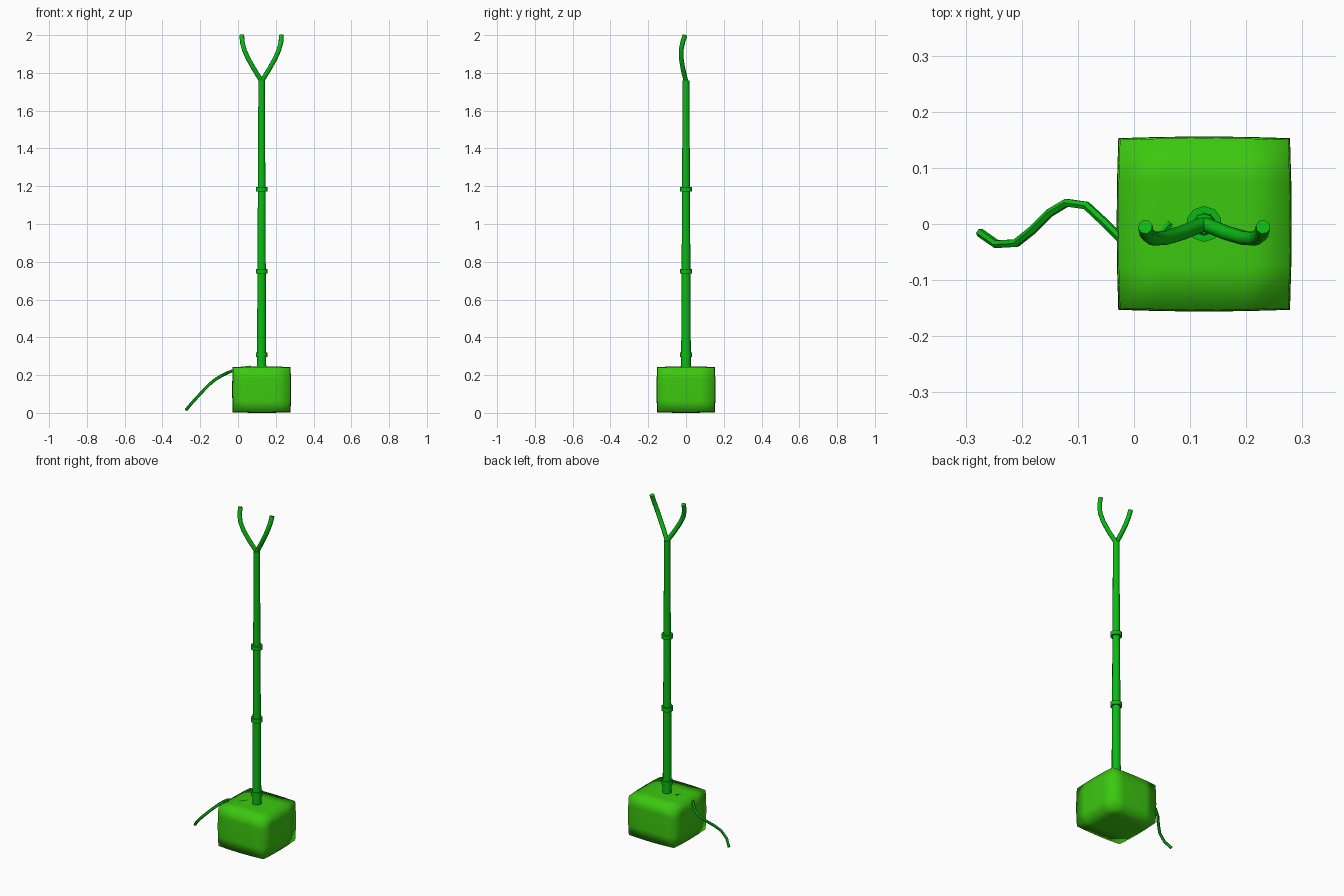
import bpy, bmesh, math

if "Cube" in bpy.data.objects:
    bpy.data.objects.remove(bpy.data.objects["Cube"])

CX = 0.125  # axis of base and stem


def material(name, rgb):
    m = bpy.data.materials.new(name)
    m.diffuse_color = (*rgb, 1)
    m.use_nodes = True
    m.node_tree.nodes["Principled BSDF"].inputs["Base Color"].default_value = m.diffuse_color
    return m


BASE_GREEN = material("base_green", (0.045, 0.58, 0.005))
STEM_GREEN = material("stem_green", (0.003, 0.5, 0.007))


def finish(obj, mat, angle=None):
    obj.data.materials.append(mat)
    bpy.ops.object.select_all(action='DESELECT')
    bpy.context.view_layer.objects.active = obj
    obj.select_set(True)
    if angle is None:
        bpy.ops.object.shade_smooth()
    else:
        bpy.ops.object.shade_smooth_by_angle(angle=math.radians(angle))


def tapered(name, z0, z1, r0, r1, sides=10):
    bpy.ops.mesh.primitive_cone_add(vertices=sides, radius1=r0, radius2=r1, depth=z1 - z0,
                                    location=(CX, 0, (z0 + z1) / 2))
    bpy.context.object.name = name
    finish(bpy.context.object, STEM_GREEN, 50)


def tube(name, points, radius, resolution=1):
    curve = bpy.data.curves.new(name, 'CURVE')
    curve.dimensions = '3D'
    curve.bevel_depth = radius
    curve.bevel_resolution = resolution
    curve.use_fill_caps = True
    spline = curve.splines.new('POLY')
    spline.points.add(len(points) - 1)
    for p, co in zip(spline.points, points):
        p.co = (*co, 1)
    obj = bpy.data.objects.new(name, curve)
    bpy.context.collection.objects.link(obj)
    bpy.ops.object.select_all(action='DESELECT')
    bpy.context.view_layer.objects.active = obj
    obj.select_set(True)
    bpy.ops.object.convert(target='MESH')
    finish(bpy.context.object, STEM_GREEN, 50)


# Base: softly bulging block
bm = bmesh.new()
bmesh.ops.create_cube(bm, size=2)
bmesh.ops.subdivide_edges(bm, edges=bm.edges[:], cuts=3, use_grid_fill=True)
for v in bm.verts:
    x, y, z = v.co
    bulge = lambda a, b: 0.003 * ((1 - a * a) + (1 - b * b))
    v.co = (x * (0.15 + bulge(y, z)), y * (0.15 + bulge(x, z)),
            0.123 + z * (0.117 + bulge(x, y)))
mesh = bpy.data.meshes.new("base")
bm.to_mesh(mesh)
bm.free()
base = bpy.data.objects.new("base", mesh)
base.location.x = CX
bpy.context.collection.objects.link(base)
finish(base, BASE_GREEN)

# Stem with three collars
tapered("stem", 0.22, 1.76, 0.026, 0.018)
for i, z in enumerate((0.308, 0.75, 1.185)):
    tapered(f"collar_{i + 1}", z - 0.012, z + 0.012, 0.032, 0.032)

# Forked top: (sideways offset, y, z)
PRONG = [(0, 0, 1.755), (0.04, -0.016, 1.82), (0.071, -0.025, 1.875),
         (0.091, -0.026, 1.92), (0.102, -0.018, 1.96), (0.105, -0.005, 2.0)]
for name, side in (("left_prong", -1), ("right_prong", 1)):
    tube(name, [(CX + side * x, y, z) for x, y, z in PRONG], 0.013, 2)

# Wavy cable falling from the top of the base
CABLE = [(-0.275, -0.015, 0.016), (-0.245, -0.036, 0.052), (-0.21, -0.034, 0.09),
         (-0.18, -0.01, 0.122), (-0.15, 0.02, 0.152), (-0.12, 0.038, 0.177),
         (-0.085, 0.033, 0.198), (-0.055, 0.005, 0.213), (-0.025, -0.025, 0.224),
         (0.01, -0.037, 0.233), (0.04, -0.028, 0.239), (0.065, 0.002, 0.242)]
tube("cable", CABLE, 0.008)
